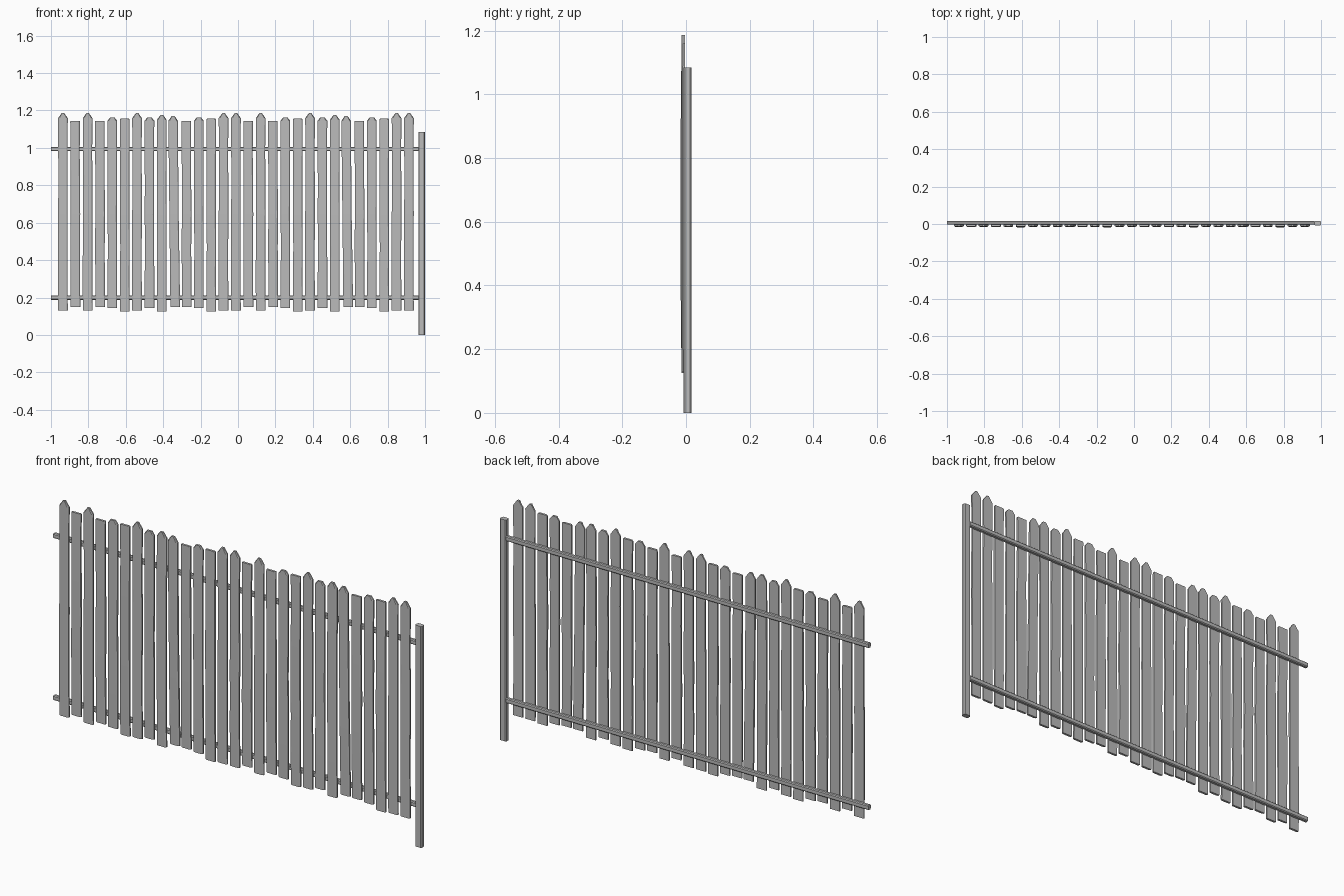
import bpy, bmesh, math, random

random.seed(4)
cube = bpy.data.objects.get("Cube")
if cube:
    bpy.data.objects.remove(cube, do_unlink=True)

# Weathered grey wood
wood = bpy.data.materials.new("grey_wood")
wood.use_nodes = True
GREY = (0.5, 0.5, 0.5, 1)
wood.diffuse_color = GREY
wood.node_tree.nodes["Principled BSDF"].inputs["Base Color"].default_value = GREY


def finish(name, bm):
    bmesh.ops.recalc_face_normals(bm, faces=bm.faces)
    mesh = bpy.data.meshes.new(name)
    bm.to_mesh(mesh)
    bm.free()
    mesh.materials.append(wood)
    obj = bpy.data.objects.new(name, mesh)
    bpy.context.collection.objects.link(obj)
    return obj


def loft(bm, rings):
    """Skin a stack of closed rings and cap both ends."""
    loops = [[bm.verts.new(p) for p in ring] for ring in rings]
    for a, b in zip(loops, loops[1:]):
        for i in range(len(a)):
            j = (i + 1) % len(a)
            bm.faces.new((a[i], a[j], b[j], b[i]))
    bm.faces.new(loops[0])
    bm.faces.new(loops[-1])


def beam(name, low, high, chamfer):
    """Squared timber with chamfered long edges."""
    bm = bmesh.new()
    bmesh.ops.create_cube(bm, size=1)
    for v in bm.verts:
        v.co = [(l + h) / 2 + c * (h - l) for l, h, c in zip(low, high, v.co)]
    sizes = [h - l for l, h in zip(low, high)]
    axis = sizes.index(max(sizes))
    edges = [e for e in bm.edges
             if abs(e.verts[0].co[axis] - e.verts[1].co[axis]) > 0.1]
    bmesh.ops.bevel(bm, geom=edges, offset=chamfer, segments=1, affect='EDGES')
    return finish(name, bm)


# Post and the two rails
beam("post", (0.964, -0.008, 0), (1, 0.017, 1.085), 0.005)
beam("lower_rail", (-1, -0.003, 0.188), (0.966, 0.016, 0.212), 0.004)
beam("upper_rail", (-1, -0.003, 0.982), (0.966, 0.016, 1.006), 0.004)

# Picket kinds: bottom, top, shoulder drop, tip width share, bow, lean
KINDS = {
    "A": (0.13, 1.187, 0.028, 0.22, 0.001, 0),
    "B": (0.15, 1.145, 0.003, 0.92, 0.003, 0.002),
    "C": (0.145, 1.163, 0.018, 0.45, 0.002, 0),
    "D": (0.125, 1.156, 0.004, 0.88, 0.004, 0.001),
    "E": (0.125, 1.175, 0.025, 0.3, 0.002, 0),
    "F": (0.15, 1.17, 0.026, 0.3, 0.003, 0.011),
}


def picket_mesh(kind):
    bottom, top, drop, tip, bow, lean = KINDS[kind]
    shoulder = top - drop
    bm = bmesh.new()
    rings = []
    steps = 6
    for k in range(steps + 2):
        t = min(k / steps, 1)
        z = top if k > steps else bottom + (shoulder - bottom) * t
        half = 0.026 if k <= steps else 0.026 * tip
        wobble = 0
        if 0 < k < steps:
            half -= random.uniform(0, 0.0015)
            wobble = random.uniform(-0.001, 0.001)
        cx = lean * (0.5 - t) + wobble
        front = -0.014 - bow * math.sin(math.pi * t)
        back = -0.003
        # Flat back, eased front corners
        rings.append([(cx - half, back, z), (cx + half, back, z),
                      (cx + half, front + 0.004, z),
                      (cx + half * 0.75, front, z),
                      (cx - half * 0.75, front, z),
                      (cx - half, front + 0.004, z)])
    loft(bm, rings)
    return bm


# Row of pickets, the kinds repeating along the fence
ORDER = "ABABCDACEFBCDAABABCDACEFBCDAA"
meshes = {}
for i, kind in enumerate(ORDER):
    x = -0.936 + i * 1.85 / (len(ORDER) - 1)
    name = f"picket_{i + 1}"
    if kind in meshes:
        obj = bpy.data.objects.new(name, meshes[kind])
        bpy.context.collection.objects.link(obj)
    else:
        obj = finish(name, picket_mesh(kind))
        meshes[kind] = obj.data
    obj.location.x = x
